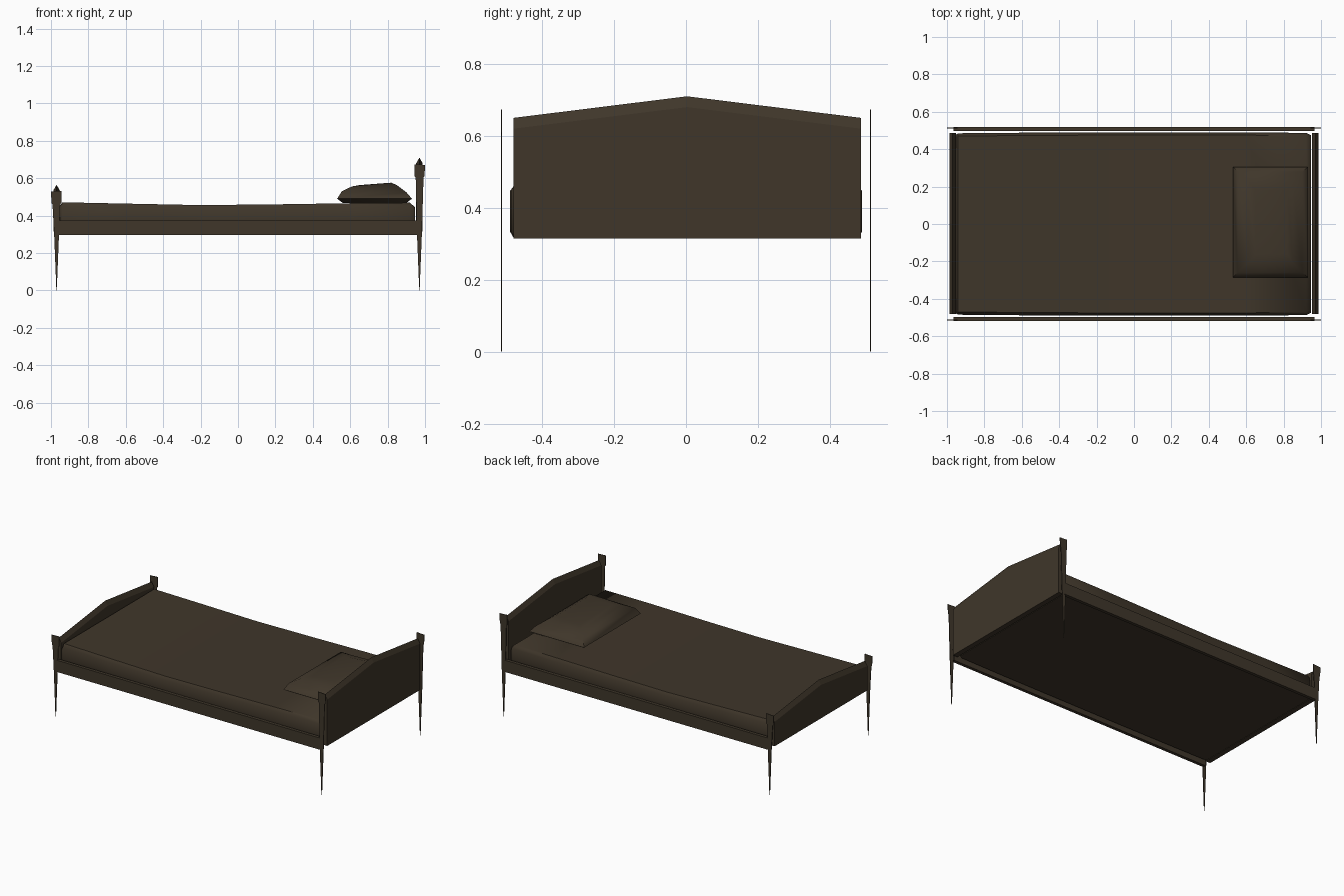
import bpy, bmesh, math

if "Cube" in bpy.data.objects:
    bpy.data.objects.remove(bpy.data.objects["Cube"])

wood = bpy.data.materials.new("dark brown")
wood.diffuse_color = (0.050, 0.037, 0.023, 1)
wood.use_nodes = True
wood.node_tree.nodes["Principled BSDF"].inputs["Base Color"].default_value = wood.diffuse_color


def loft(name, rings, caps=True, smooth=None):
    """Skin a list of equally long point rings into one object."""
    bm = bmesh.new()
    loops = [[bm.verts.new(p) for p in ring] for ring in rings]
    n = len(loops[0])
    for a, b in zip(loops, loops[1:]):
        for i in range(n):
            j = (i + 1) % n
            bm.faces.new((a[i], a[j], b[j], b[i]))
    if caps:
        bm.faces.new(loops[0])
        bm.faces.new(loops[-1])
    bmesh.ops.recalc_face_normals(bm, faces=bm.faces)
    mesh = bpy.data.meshes.new(name)
    bm.to_mesh(mesh)
    bm.free()
    mesh.materials.append(wood)
    ob = bpy.data.objects.new(name, mesh)
    bpy.context.collection.objects.link(ob)
    if smooth:
        bpy.ops.object.select_all(action='DESELECT')
        ob.select_set(True)
        bpy.context.view_layer.objects.active = ob
        bpy.ops.object.shade_smooth_by_angle(angle=math.radians(smooth))
    return ob


# Peaked end boards with a ridge along the top edge
def board(name, x, shoulder, peak):
    def ring(dx, drop):
        outline = [(-0.48, 0.315), (0.487, 0.315), (0.487, shoulder - drop),
                   (0.003, peak - drop), (-0.48, shoulder - drop)]
        return [(x + dx, y, z) for y, z in outline]
    loft(name, [ring(-0.017, 0.03), ring(0, 0), ring(0.017, 0.03)])


board("headboard", 0.97, 0.65, 0.71)
board("footboard", -0.97, 0.505, 0.565)


# Thin tapered legs with a slightly wider top
def leg(name, side, y, top):
    outline = [(0.945, top), (1.0, top - 0.003), (0.997, top - 0.065),
               (0.992, top - 0.07), (0.983, 0.30), (0.971, 0.0),
               (0.969, 0.0), (0.957, 0.30), (0.950, top - 0.07),
               (0.945, top - 0.065)]
    loft(name, [[(side * x, y + d, z) for x, z in outline] for d in (-0.002, 0.002)])


for s, label in ((-1, "front"), (1, "back")):
    leg(label + "_head_leg", 1, s * 0.513, 0.674)
    leg(label + "_foot_leg", -1, s * 0.513, 0.532)
    # Side rails, hollow with open ends
    loft(label + "_rail",
         [[(x, s * y, z) for y, z in ((0.497, 0.297), (0.518, 0.297),
                                      (0.518, 0.374), (0.497, 0.374))]
          for x in (-0.965, 0.965)], caps=False)


# Mattress, sagging slightly in the middle
def slab(x, z, w):
    half = [(w - 0.01, 0.318), (w, 0.335), (w, z - 0.02), (w - 0.015, z)]
    section = half + [(-y, h) for y, h in reversed(half)]
    return [(x, y, h) for y, h in section]


loft("mattress", [slab(-0.955, 0.445, 0.475), slab(-0.94, 0.471, 0.485),
                  slab(-0.6, 0.464, 0.488), slab(-0.2, 0.456, 0.49),
                  slab(0.2, 0.460, 0.49), slab(0.6, 0.466, 0.49),
                  slab(0.92, 0.469, 0.487), slab(0.945, 0.445, 0.475)], smooth=45)


# Pillow, stacked rectangles with a tilted top
def rect(x0, x1, hy, z0, z1):
    return [(x0, 0.01 - hy, z0), (x1, 0.01 - hy, z1),
            (x1, 0.01 + hy, z1), (x0, 0.01 + hy, z0)]


loft("pillow", [rect(0.56, 0.90, 0.26, 0.468, 0.468), rect(0.53, 0.93, 0.295, 0.49, 0.49),
                rect(0.555, 0.90, 0.27, 0.53, 0.525), rect(0.61, 0.85, 0.22, 0.556, 0.562),
                rect(0.65, 0.82, 0.17, 0.563, 0.576)], smooth=60)
